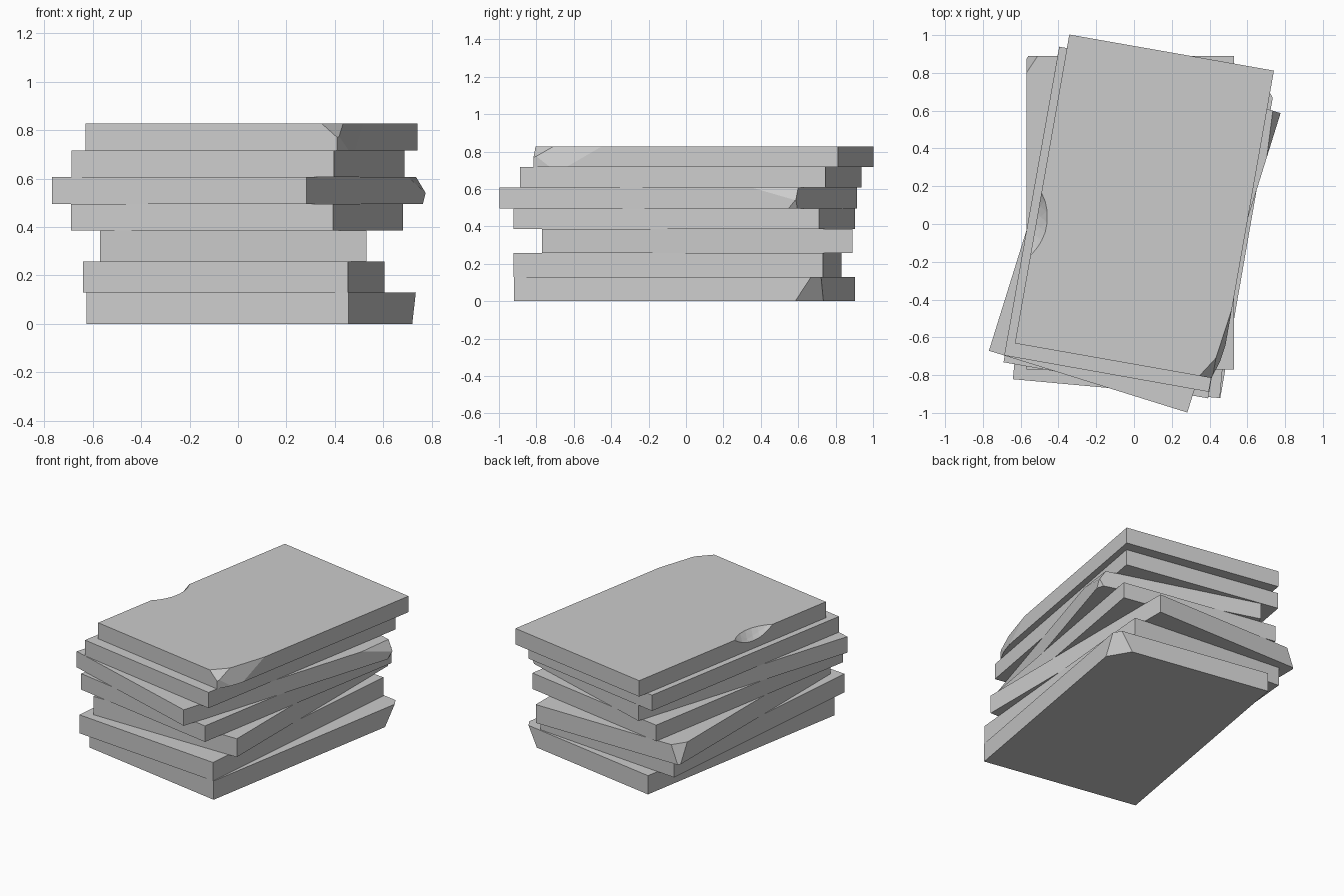
import bpy, bmesh, math
from mathutils import Vector, Matrix

if "Cube" in bpy.data.objects:
    bpy.data.objects.remove(bpy.data.objects["Cube"])

WIDTH, LENGTH = 1.1, 1.66


def slab(name, cx, cy, angle, z0, z1, chips=()):
    """Flat block turned about z; each chip is a plane (3 world points) cutting off a corner."""
    bm = bmesh.new()
    bmesh.ops.create_cube(bm, size=1)
    centre = Vector((cx, cy, (z0 + z1) / 2))
    mat = (Matrix.Translation(centre) @ Matrix.Rotation(math.radians(angle), 4, 'Z')
           @ Matrix.Diagonal((WIDTH, LENGTH, z1 - z0, 1)))
    bm.transform(mat)
    for pts in chips:
        a, b, c = map(Vector, pts)
        n = (b - a).cross(c - a).normalized()
        if n.dot(centre - a) > 0:
            n = -n
        res = bmesh.ops.bisect_plane(bm, geom=bm.verts[:] + bm.edges[:] + bm.faces[:],
                                     plane_co=a, plane_no=n, clear_outer=True)
        edges = [e for e in bm.edges if e.is_boundary]
        if edges:
            bmesh.ops.contextual_create(bm, geom=edges)
    bmesh.ops.recalc_face_normals(bm, faces=bm.faces[:])
    mesh = bpy.data.meshes.new(name)
    bm.to_mesh(mesh)
    bm.free()
    ob = bpy.data.objects.new(name, mesh)
    bpy.context.collection.objects.link(ob)
    return ob


# Lower slabs
slab("slab_1", 0.058, -0.008, -9.9, 0, 0.13,
     [((0.722, 0.58, 0), (0.737, 0.665, 0.13), (0.63, 0.735, 0))])
slab("slab_2", -0.018, -0.045, -5.2, 0.13, 0.258)
slab("slab_3", -0.02, 0.06, 0, 0.258, 0.385,
     [((-0.57, 0.80, 0.385), (-0.51, 0.89, 0.385), (-0.56, 0.885, 0.265))])

# Upper slabs
slab("slab_4", -0.005, -0.01, -10, 0.385, 0.496)
slab("slab_5", 0.004, -0.042, -17.3, 0.496, 0.607,
     [((0.70, 0.33, 0.607), (0.735, 0.60, 0.607), (0.77, 0.57, 0.545)),
      ((0.765, 0.545, 0.496), (0.75, 0.594, 0.496), (0.775, 0.583, 0.54))])
slab("slab_6", 0.0, 0.025, -10.1, 0.607, 0.716)
top = slab("slab_7", 0.055, 0.09, -10, 0.716, 0.827,
           [((0.35, -0.80, 0.827), (0.434, -0.709, 0.827), (0.41, -0.815, 0.77)),
            ((0.434, -0.709, 0.827), (0.476, -0.58, 0.827), (0.48, -0.64, 0.735)),
            ((0.41, -0.815, 0.75), (0.46, -0.72, 0.75), (0.41, -0.815, 0.72))])

# Shallow scoop broken out of the top slab's left edge
bpy.ops.mesh.primitive_ico_sphere_add(subdivisions=4, radius=0.35,
                                      location=(-0.733, 0.038, 1.043))
cutter = bpy.context.object
cutter.name = "scoop_cutter"
cutter.hide_render = True
mod = top.modifiers.new("scoop", 'BOOLEAN')
mod.operation = 'DIFFERENCE'
mod.solver = 'EXACT'
mod.object = cutter
bpy.context.view_layer.objects.active = top
bpy.ops.object.modifier_apply(modifier="scoop")
bpy.data.objects.remove(cutter)
